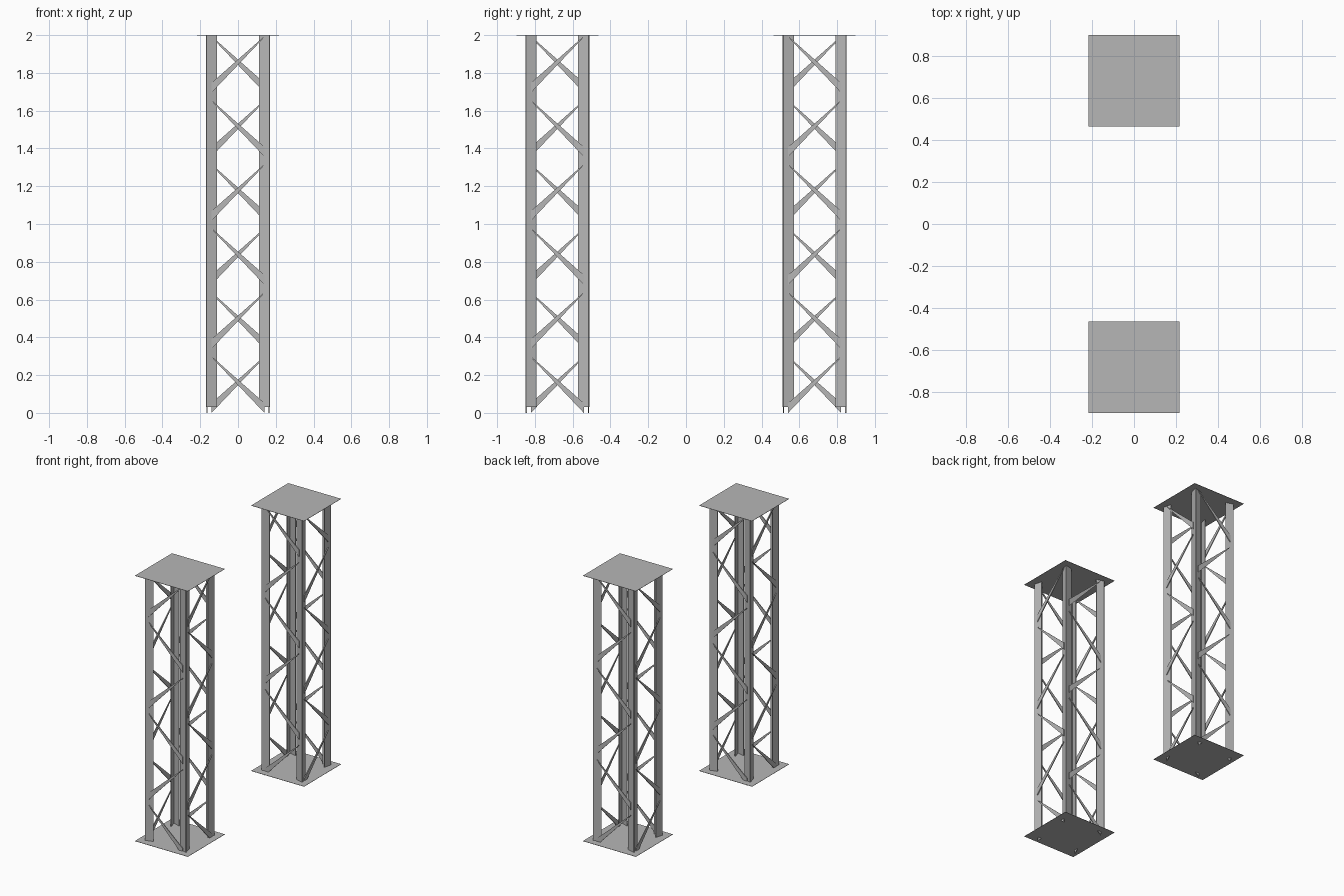
import bpy, bmesh
from math import radians, pi
from mathutils import Matrix, Vector

cube = bpy.data.objects.get("Cube")
if cube:
    bpy.data.objects.remove(cube, do_unlink=True)

steel = bpy.data.materials.new("grey_steel")
steel.use_nodes = True
colour = (0.47, 0.47, 0.47, 1)
steel.diffuse_color = colour
steel.node_tree.nodes["Principled BSDF"].inputs["Base Color"].default_value = colour

HALF = 0.17          # tower half width at the leg corners
BAYS, PITCH = 6, 0.339
LEG_BOTTOM, TOP = 0.03, 2.0


def prism(bm, points, direction, matrix):
    """Extrude a flat outline along a direction, then place it."""
    face = bm.faces.new([bm.verts.new(p) for p in points])
    ext = bmesh.ops.extrude_face_region(bm, geom=[face])
    new = [v for v in ext["geom"] if isinstance(v, bmesh.types.BMVert)]
    bmesh.ops.translate(bm, verts=new, vec=direction)
    bmesh.ops.transform(bm, matrix=matrix, verts=list(face.verts) + new)


def finish(name, bm):
    bmesh.ops.recalc_face_normals(bm, faces=bm.faces)
    mesh = bpy.data.meshes.new(name)
    bm.to_mesh(mesh)
    bm.free()
    mesh.materials.append(steel)
    obj = bpy.data.objects.new(name, mesh)
    bpy.context.collection.objects.link(obj)


def leg_outline():
    """Sixty degree angle section with a blunt outer corner."""
    length, thick = 0.062, 0.005
    a = Vector((1, 0, 0))
    a.rotate(Matrix.Rotation(radians(15), 3, "Z"))
    inward = Vector((-a.y, a.x, 0))
    half = [a * 0.004, a * length, a * length + inward * thick]
    mirrored = [Vector((p.y, p.x, 0)) for p in reversed(half)]
    inner = Vector((1, 1, 0)).normalized() * thick * 2
    corner = Vector((-HALF, -HALF, LEG_BOTTOM))
    return [corner + p for p in half + [inner] + mirrored]


def build_tower(name, y, flip):
    place = Matrix.Translation((0, y, 0))
    legs, braces = bmesh.new(), bmesh.new()
    for side in range(4):
        turn = place @ Matrix.Rotation(side * pi / 2, 4, "Z")
        prism(legs, leg_outline(), (0, 0, TOP - LEG_BOTTOM), turn)
        # Tapered diagonals, alternating from bay to bay
        for bay in range(BAYS):
            s = flip * (1 if bay % 2 == 0 else -1)
            z = bay * PITCH
            outline = [(s * 0.14, -0.168, z), (s * 0.14, -0.168, z + 0.052),
                       (s * -0.138, -0.168, z + 0.298), (s * -0.138, -0.168, z + 0.292)]
            prism(braces, outline, (0, 0.006, 0), turn)
    finish(name + "_legs", legs)
    finish(name + "_braces", braces)

    # Thin square end plates
    for label, z in (("base_plate", LEG_BOTTOM), ("top_plate", TOP - 0.002)):
        bm = bmesh.new()
        r = 0.217
        prism(bm, [(-r, -r, z), (r, -r, z), (r, r, z), (-r, r, z)], (0, 0, 0.002), place)
        finish(name + "_" + label, bm)


build_tower("front_tower", -0.681, 1)
build_tower("back_tower", 0.681, -1)
